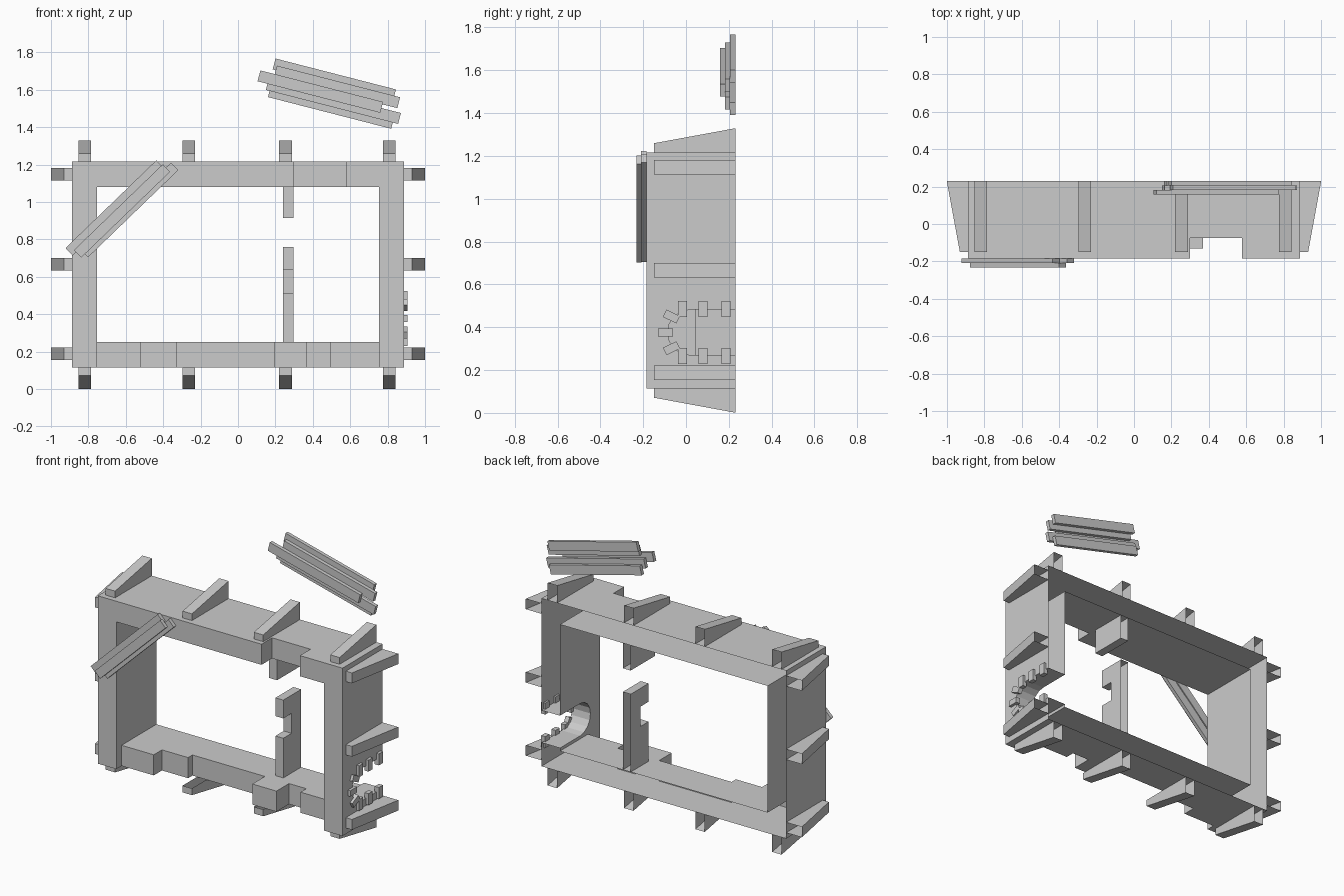
import bpy, bmesh, math
from mathutils import Matrix, Vector

cube = bpy.data.objects.get("Cube")
if cube:
    bpy.data.objects.remove(cube, do_unlink=True)

grey = bpy.data.materials.new("plain_grey")
grey.use_nodes = True
grey.diffuse_color = (0.6, 0.6, 0.6, 1)
grey.node_tree.nodes["Principled BSDF"].inputs["Base Color"].default_value = (0.6, 0.6, 0.6, 1)

FRONT, BACK = -0.185, 0.23
SIDE, INNER = 0.887, 0.753
BOTTOM, SILL, LINTEL, TOP = 0.115, 0.25, 1.08, 1.215


def finish(name, bm):
    bmesh.ops.remove_doubles(bm, verts=bm.verts, dist=0.0001)
    bmesh.ops.recalc_face_normals(bm, faces=bm.faces)
    mesh = bpy.data.meshes.new(name)
    bm.to_mesh(mesh)
    bm.free()
    mesh.materials.append(grey)
    obj = bpy.data.objects.new(name, mesh)
    bpy.context.collection.objects.link(obj)
    return obj


def face(bm, points):
    bm.faces.new([bm.verts.new(p) for p in points])


def strip(bm, path, place, a, b):
    """Wall swept along an open path, from level a to level b."""
    for p, q in zip(path, path[1:]):
        face(bm, [place(p, a), place(q, a), place(q, b), place(p, b)])


def open_block(bm, path, place, a, b, close=()):
    """Swept wall with both ends capped and the back left open."""
    strip(bm, path, place, a, b)
    for level in (a, b):
        face(bm, [place(p, level) for p in list(path) + list(close)])


def across(p, x):
    return (x, p[0], p[1])


def upright(p, z):
    return (p[0], p[1], z)


# Hollow frame, open at the back
bm = bmesh.new()


def rail(steps, outer, inner):
    path = [(-SIDE, FRONT), (-INNER, FRONT)]
    for x0, x1, y in steps:
        path += [(x0, y), (x1, y)]
    path += [(INNER, FRONT), (SIDE, FRONT)]
    path = [p for i, p in enumerate(path) if i == 0 or p != path[i - 1]]
    strip(bm, path, upright, outer, inner)
    face(bm, [upright(p, outer) for p in path + [(SIDE, BACK), (-SIDE, BACK)]])
    lip = path[1:-1]
    if lip[0][0] == lip[1][0]:
        lip = lip[1:]
    if lip[-1][0] == lip[-2][0]:
        lip = lip[:-1]
    face(bm, [upright(p, inner) for p in lip + [(INNER, BACK), (-INNER, BACK)]])


rail([(-INNER, -0.52, -0.13), (-0.52, -0.33, -0.045), (-0.33, 0.195, 0.0),
      (0.195, 0.37, -0.13), (0.37, 0.495, 0.0), (0.495, INNER, -0.06)], BOTTOM, SILL)
rail([(-INNER, 0.3, FRONT), (0.3, 0.578, -0.075), (0.578, INNER, FRONT)], TOP, LINTEL)

# Arched opening through one post
HOLE_Z, HOLE_R = 0.376, 0.106
arch = [(BACK, HOLE_Z - HOLE_R)]
for i in range(9):
    a = math.radians(270 - i * 22.5)
    arch.append((0.02 + HOLE_R * math.cos(a), HOLE_Z + HOLE_R * math.sin(a)))
arch.append((BACK, HOLE_Z + HOLE_R))
strip(bm, arch, across, INNER, SIDE)

for s in (-1, 1):
    face(bm, [(s * x, FRONT, z) for x, z in
              ((SIDE, SILL), (INNER, SILL), (INNER, LINTEL), (SIDE, LINTEL))])
    for x, z0, z1 in ((SIDE, BOTTOM, TOP), (INNER, SILL, LINTEL)):
        notch = arch if s > 0 else []
        outline = [(FRONT, z0), (BACK, z0)] + notch + [(BACK, z1), (FRONT, z1)]
        face(bm, [across(p, s * x) for p in outline])
finish("frame", bm)

# Broken divider
bm = bmesh.new()
open_block(bm, [(BACK, SILL), (0.045, SILL), (0.045, 0.51), (0.13, 0.51), (0.13, 0.64),
                (0.045, 0.64), (0.045, 0.76), (BACK, 0.76)], across, 0.24, 0.297)
finish("divider_lower", bm)
bm = bmesh.new()
open_block(bm, [(BACK, LINTEL), (-0.02, LINTEL), (-0.02, 0.915), (BACK, 0.915)],
           across, 0.24, 0.297)
finish("divider_upper", bm)


# Tapered buttresses round the outside
def buttress(name, x, z, nx, nz):
    def place(p, t):
        return (x + nx * p[1] + nz * t, p[0], z + nz * p[1] + nx * t)
    b = bmesh.new()
    open_block(b, [(-0.15, 0), (-0.15, 0.044), (BACK, 0.114)], place, -0.034, 0.034,
               [(BACK, 0)])
    finish(name, b)


for x in (-0.82, -0.263, 0.254, 0.808):
    buttress("top_buttress", x, TOP, 0, 1)
    buttress("bottom_buttress", x, BOTTOM, 0, -1)
for z in (0.188, 0.667, 1.148):
    buttress("left_buttress", SIDE, z, 1, 0)
    buttress("right_buttress", -SIDE, z, -1, 0)


def box(name, centre, size, axis, degrees):
    b = bmesh.new()
    turn = Matrix.Rotation(math.radians(degrees), 4, axis)
    bmesh.ops.create_cube(b, size=1, matrix=Matrix.Translation(centre) @ turn
                          @ Matrix.Diagonal(Vector(size).to_4d()))
    finish(name, b)


# Small stones round the arched opening
for y in (-0.017, 0.08, 0.187):
    for s in (-1, 1):
        box("arch_stone", (0.89, y, HOLE_Z + s * 0.11), (0.03, 0.042, 0.075), 'X', 0)
for angle in (-40, 0, 40):
    a = math.radians(angle)
    box("arch_stone", (0.89, 0.02 - 0.115 * math.cos(a), HOLE_Z + 0.115 * math.sin(a)),
        (0.03, 0.07, 0.038), 'X', -angle * 0.65)

# Planks nailed across the front corner
for x, y, z, length in ((-0.66, -0.197, 0.968, 0.675), (-0.58, -0.197, 0.957, 0.67),
                        (-0.62, -0.22, 0.952, 0.66)):
    box("corner_plank", (x, y, z), (length, 0.024, 0.056), 'Y', -44)

# Stack of planks above the frame
for x, y, z, length in ((0.515, 0.218, 1.655, 0.665), (0.497, 0.218, 1.505, 0.68),
                        (0.53, 0.193, 1.615, 0.68), (0.51, 0.193, 1.537, 0.73),
                        (0.44, 0.17, 1.59, 0.677)):
    box("loose_plank", (x, y, z), (length, 0.024, 0.06), 'Y', 14.4)
